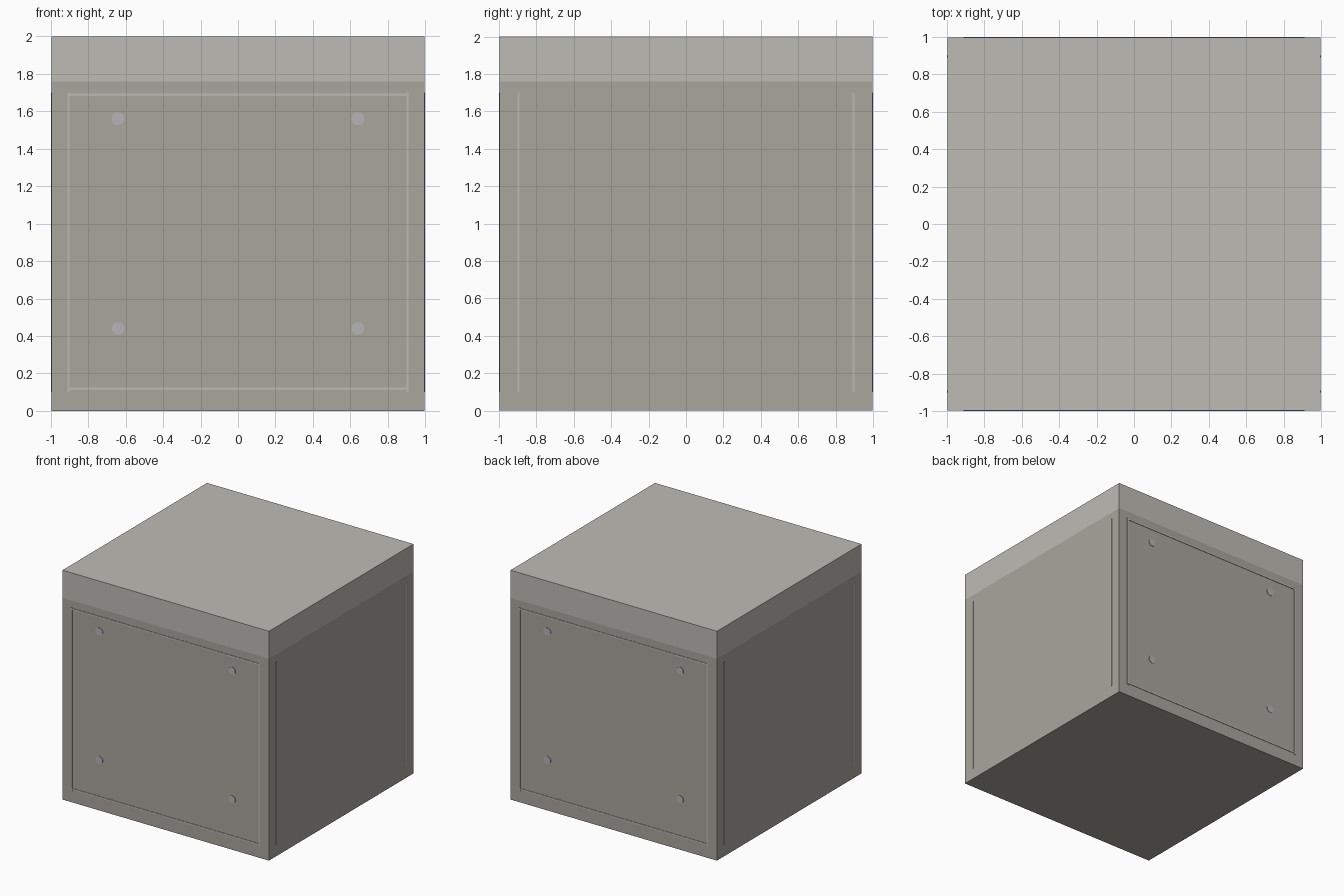
import bpy
from math import pi

if "Cube" in bpy.data.objects:
    bpy.data.objects.remove(bpy.data.objects["Cube"])


def material(name, rgb):
    m = bpy.data.materials.new(name)
    m.diffuse_color = (*rgb, 1)
    m.use_nodes = True
    m.node_tree.nodes["Principled BSDF"].inputs["Base Color"].default_value = m.diffuse_color
    return m


BODY = material("concrete", (0.40, 0.38, 0.34))
BAND = material("pale_concrete", (0.51, 0.50, 0.46))
TRIM = material("seam", (0.50, 0.49, 0.47))
STUD = material("steel_grey", (0.46, 0.46, 0.48))


def finish(name, mat):
    ob = bpy.context.object
    ob.name = name
    ob.data.materials.append(mat)
    return ob


def box(name, lo, hi, mat):
    bpy.ops.mesh.primitive_cube_add(size=1, location=[(a + b) / 2 for a, b in zip(lo, hi)])
    bpy.context.object.scale = [b - a for a, b in zip(lo, hi)]
    bpy.ops.object.transform_apply(location=False, rotation=False, scale=True)
    return finish(name, mat)


P = 0.004        # how far the trim stands proud
S = 1 - P        # half depth of the block
W = 0.006        # half width of a seam strip

# Block and its flush top band
box("block_body", (-S, -S, 0), (S, S, 1.76), BODY)
box("top_band", (-S, -S, 1.76), (S, S, 2), BAND)

for s, face in ((-1, "front"), (1, "back")):
    y0, y1 = sorted((s, s * (S - 0.01)))
    # Rectangular seam frame
    for x in (-0.905, 0.905):
        box(face + "_vertical_seam", (x - W, y0, 0.10), (x + W, y1, 1.70), TRIM)
    for z in (0.118, 1.688):
        box(face + "_horizontal_seam", (-0.905 + W, y0, z - W), (0.905 - W, y1, z + W), TRIM)
    # Round studs
    for x in (-0.64, 0.64):
        for z in (0.44, 1.56):
            bpy.ops.mesh.primitive_cylinder_add(
                vertices=16, radius=0.034, depth=0.014,
                location=(x, (y0 + y1) / 2, z), rotation=(pi / 2, 0, 0))
            finish(face + "_stud", STUD)
            bpy.ops.object.shade_smooth_by_angle()

# Vertical seams on the two sides
for s, face in ((-1, "left"), (1, "right")):
    x0, x1 = sorted((s, s * (S - 0.01)))
    for y in (-0.895, 0.895):
        box(face + "_vertical_seam", (x0, y - W, 0.10), (x1, y + W, 1.70), TRIM)
